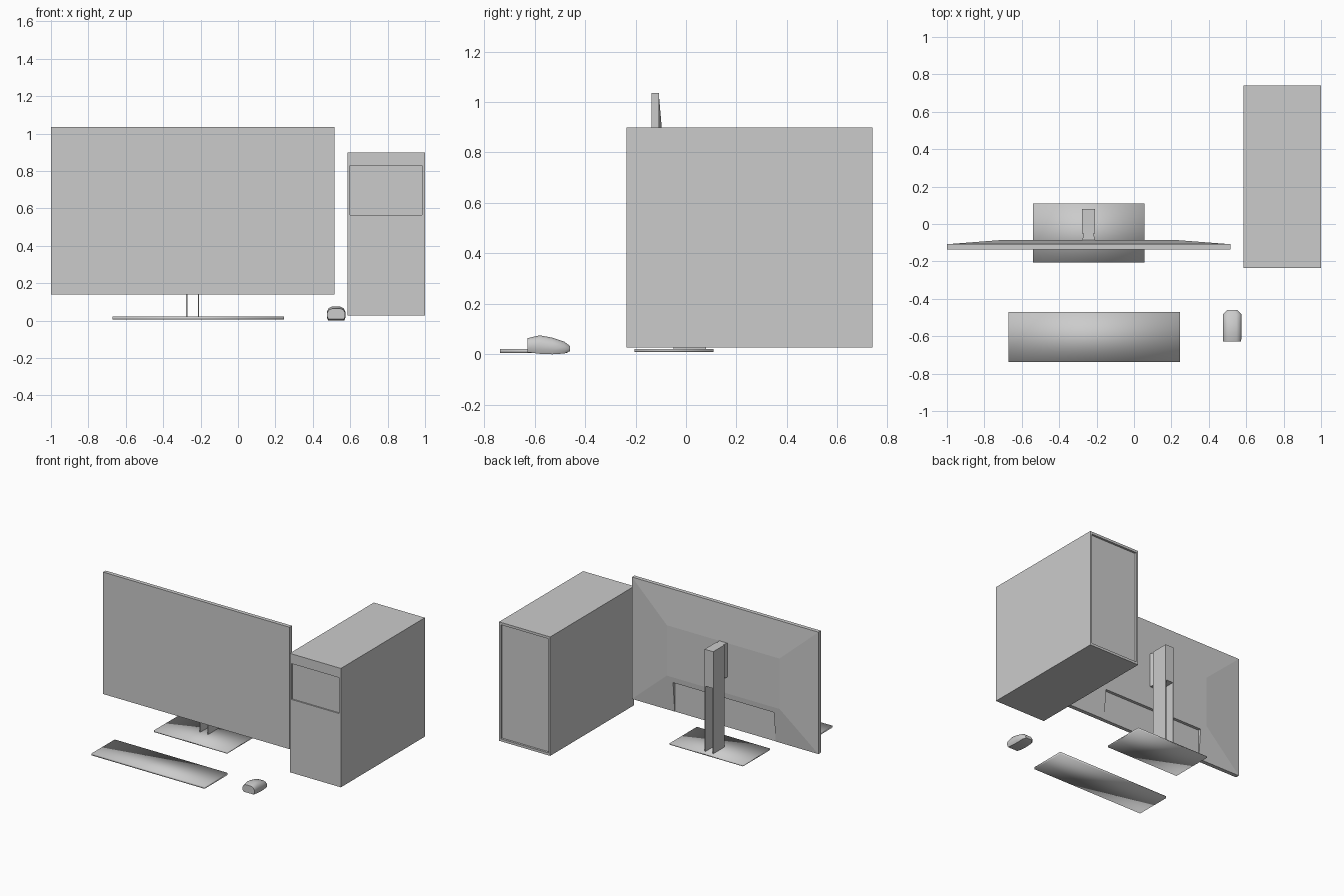
import bpy, bmesh, math
from mathutils import Vector

if "Cube" in bpy.data.objects:
    bpy.data.objects.remove(bpy.data.objects["Cube"])


def loft(name, rings, smooth=None):
    """Skin a list of equal-length point rings and cap both ends."""
    bm = bmesh.new()
    loops = [[bm.verts.new(p) for p in ring] for ring in rings]
    n = len(loops[0])
    for a, b in zip(loops, loops[1:]):
        for i in range(n):
            j = (i + 1) % n
            bm.faces.new((a[i], a[j], b[j], b[i]))
    bm.faces.new(loops[0])
    bm.faces.new(loops[-1])
    bmesh.ops.recalc_face_normals(bm, faces=bm.faces)
    me = bpy.data.meshes.new(name)
    bm.to_mesh(me)
    bm.free()
    ob = bpy.data.objects.new(name, me)
    bpy.context.collection.objects.link(ob)
    if smooth is not None:
        bpy.ops.object.select_all(action='DESELECT')
        ob.select_set(True)
        bpy.context.view_layer.objects.active = ob
        bpy.ops.object.shade_smooth_by_angle(angle=math.radians(smooth))
    return ob


def rect(y, x0, x1, z0, z1):
    return [(x0, y, z0), (x1, y, z0), (x1, y, z1), (x0, y, z1)]


def box(name, x0, x1, y0, y1, z0, z1, smooth=None):
    return loft(name, [rect(y0, x0, x1, z0, z1), rect(y1, x0, x1, z0, z1)], smooth)


def cut(ob, *bounds):
    """Subtract a box from an object and discard the cutter."""
    cutter = box("cutter", *bounds)
    cutter.hide_render = True
    mod = ob.modifiers.new("cut", 'BOOLEAN')
    mod.object = cutter
    mod.operation = 'DIFFERENCE'
    mod.solver = 'EXACT'
    bpy.context.view_layer.objects.active = ob
    bpy.ops.object.modifier_apply(modifier=mod.name)
    bpy.data.objects.remove(cutter)


# Tower case with a shallow front panel and a recessed back
tower = box("tower_case", 0.585, 1.0, -0.235, 0.74, 0.027, 0.9)
cut(tower, 0.6, 0.983, -0.3, -0.225, 0.565, 0.828)
cut(tower, 0.6, 0.985, 0.725, 0.8, 0.045, 0.882)

# Monitor: thin slab with a gently swollen back, notched at the bottom
CX = -0.2425
screen = loft("monitor_screen", [
    rect(-0.137, -1.0, 0.515, 0.14, 1.035),
    rect(-0.108, -1.0, 0.515, 0.14, 1.035),
    rect(-0.085, -0.7, 0.215, 0.4, 0.77)])
cut(screen, CX - 0.41, CX + 0.41, -0.11, 0.0, 0.0, 0.36)

# Monitor stand: base plate, slotted column, tapered mount
box("stand_base", -0.54, 0.055, -0.205, 0.11, 0.01, 0.021, smooth=180)
column = box("stand_column", CX - 0.035, CX + 0.035, -0.05, 0.08, 0.02, 0.77)
cut(column, CX - 0.028, CX + 0.028, -0.1, 0.1, 0.0, 0.5)
loft("stand_mount", [
    rect(-0.09, CX - 0.035, CX + 0.035, 0.52, 0.77),
    rect(-0.049, CX - 0.026, CX + 0.026, 0.52, 0.77)])

# Keyboard slab
box("keyboard", -0.672, 0.245, -0.737, -0.47, 0.006, 0.021, smooth=180)

# Mouse: cross-sections from the tall front end to the low rounded back end
MX = 0.525
sections = [  # y, half width, bottom z, top z
    (-0.628, 0.048, 0.008, 0.064),
    (-0.58, 0.05, 0.002, 0.075),
    (-0.53, 0.05, 0.0, 0.066),
    (-0.483, 0.049, 0.003, 0.05),
    (-0.46, 0.028, 0.012, 0.033)]
rings = []
for y, w, b, t in sections:
    h = t - b
    half = [(0.85, 0.0), (1.0, 0.25), (1.0, 0.6), (0.8, 0.88), (0.45, 1.0)]
    pts = half + [(-u, v) for u, v in reversed(half)]
    rings.append([(MX + u * w, y, b + v * h) for u, v in pts])
loft("mouse", rings, smooth=45)
